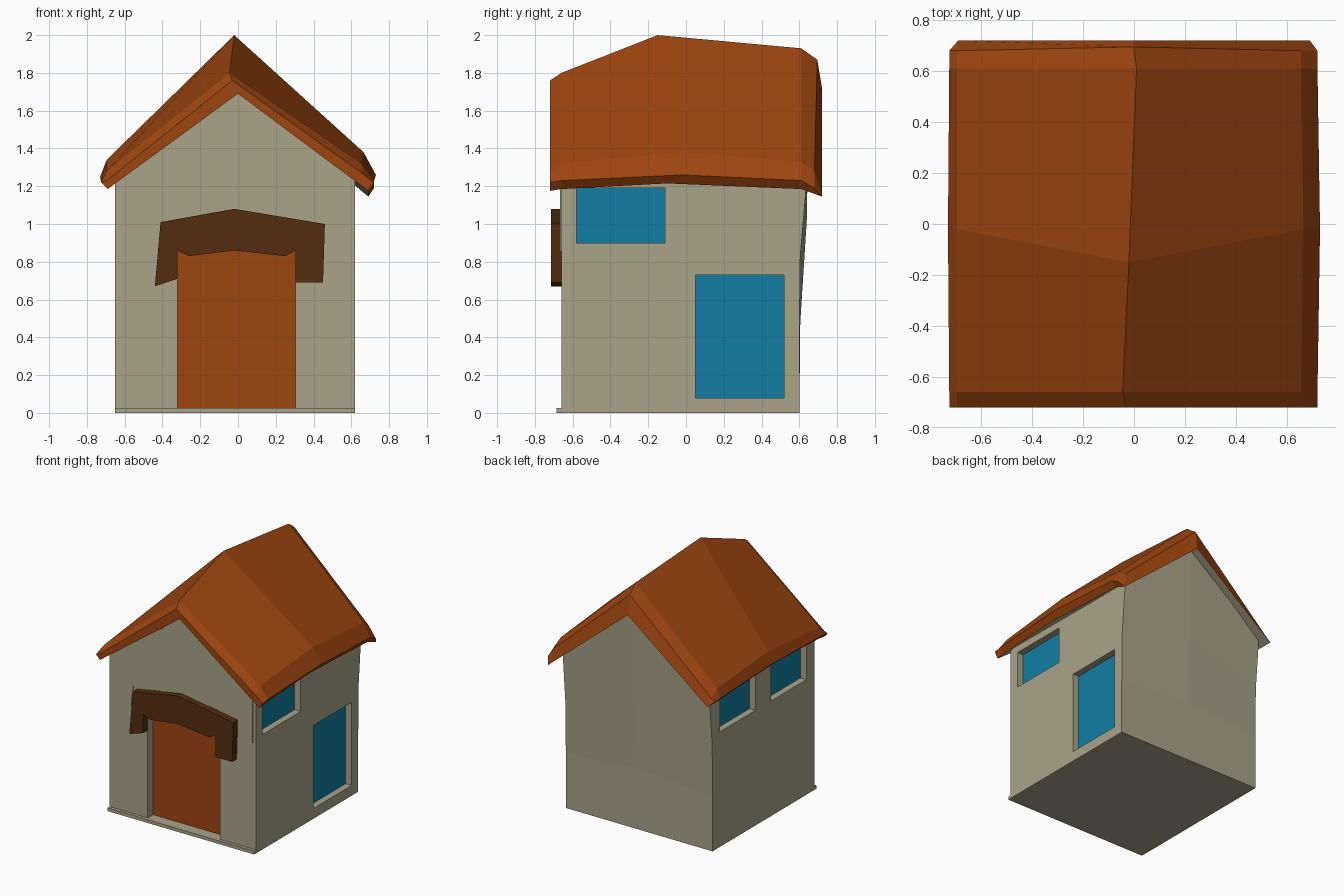
import bpy
import bmesh

if "Cube" in bpy.data.objects:
    bpy.data.objects.remove(bpy.data.objects["Cube"])


def material(name, rgb):
    m = bpy.data.materials.new(name)
    m.diffuse_color = (*rgb, 1)
    m.use_nodes = True
    m.node_tree.nodes["Principled BSDF"].inputs["Base Color"].default_value = m.diffuse_color
    return m


STONE = material("stone", (0.40, 0.37, 0.25))
ORANGE = material("orange", (0.34, 0.06, 0.005))
BROWN = material("brown", (0.09, 0.025, 0.005))
BLUE = material("blue", (0.006, 0.21, 0.37))


def build(name, verts, faces, *mats):
    me = bpy.data.meshes.new(name)
    me.from_pydata(verts, [], faces)
    for m in mats:
        me.materials.append(m)
    bm = bmesh.new()
    bm.from_mesh(me)
    bmesh.ops.recalc_face_normals(bm, faces=bm.faces)
    bm.to_mesh(me)
    bm.free()
    ob = bpy.data.objects.new(name, me)
    bpy.context.collection.objects.link(ob)
    return ob


def prism(name, profile, y0, y1, mat):
    """Extrude an x-z outline from y0 to y1."""
    n = len(profile)
    verts = [(x, y, z) for y in (y0, y1) for x, z in profile]
    faces = [list(range(n)), list(range(n, 2 * n))]
    faces += [(i, (i + 1) % n, n + (i + 1) % n, n + i) for i in range(n)]
    return build(name, verts, faces, mat)


def box(name, x0, x1, y0, y1, z0, z1, mat):
    return prism(name, [(x0, z0), (x1, z0), (x1, z1), (x0, z1)], y0, y1, mat)


# Walls: flat front gable, back wall that leans outwards near the top
L, R, F, B = -0.65, 0.62, -0.66, 0.60
front = [(L, F, 0), (R, F, 0), (R, F, 1.25), (0, F, 1.70), (L, F, 1.25)]
rows = [[(L, B, 0), (0, B, 0), (R, B, 0)],
        [(L, B, 0.43), (0, 0.605, 0.48), (R, B, 0.43)],
        [(L, 0.605, 0.83), (0, 0.64, 1.03), (R, 0.605, 0.83)],
        [(L, 0.64, 1.24), (0, 0.65, 1.73), (R, 0.64, 1.24)]]
verts = front + [p for row in rows for p in row]
faces = [(0, 1, 2, 3, 4), (1, 0, 5, 6, 7),
         (0, 4, 14, 11, 8, 5), (1, 2, 16, 13, 10, 7),
         (4, 3, 15, 14), (3, 2, 16, 15)]
for r in range(3):
    for c in range(2):
        a = 5 + 3 * r + c
        faces.append((a, a + 1, a + 4, a + 3))
walls = build("walls", verts, faces, STONE)


def recess(x0, x1, y0, y1, z0, z1):
    cut = box("cutter", x0, x1, y0, y1, z0, z1, STONE)
    cut.hide_render = True
    mod = walls.modifiers.new("recess", "BOOLEAN")
    mod.operation, mod.solver, mod.object = "DIFFERENCE", "EXACT", cut
    bpy.context.view_layer.objects.active = walls
    bpy.ops.object.modifier_apply(modifier=mod.name)
    bpy.data.objects.remove(cut)


# Windows: recessed panes (side, y range, z range)
D = 0.055
for i, (side, y0, y1, z0, z1) in enumerate([
        (1, -0.58, -0.11, 0.90, 1.19), (1, 0.05, 0.52, 0.08, 0.73),
        (-1, -0.56, -0.12, 0.90, 1.19), (-1, 0.07, 0.51, 0.90, 1.19)]):
    x = R if side > 0 else L
    inner = x - side * D
    recess(*sorted((inner, x + side * 0.1)), y0, y1, z0, z1)
    box(f"window_pane_{i + 1}", *sorted((inner - side * 0.01, inner + side * 0.003)),
        y0, y1, z0, z1, BLUE)

# Door, set back in its opening
recess(-0.32, 0.305, -0.8, -0.59, 0.025, 0.87)
box("door", -0.32, 0.305, -0.593, -0.58, 0.025, 0.87, ORANGE)

# Front sill and slightly raised gable panel
box("front_sill", L, R, -0.685, F, 0, 0.025, STONE)
prism("gable_panel", [(-0.62, 0.855), (-0.46, 0.87), (-0.44, 1.03), (-0.33, 1.05),
                      (0.40, 1.04), (0.49, 1.03), (0.49, 0.87), (0.59, 0.855),
                      (0.59, 1.25), (0, 1.68), (-0.62, 1.24)], F - 0.006, F + 0.01, STONE)

# Bent beam over the door
prism("door_lintel", [(-0.44, 0.67), (-0.32, 0.71), (-0.32, 0.86), (-0.26, 0.83),
                      (-0.02, 0.86), (0.25, 0.83), (0.305, 0.86), (0.305, 0.69),
                      (0.45, 0.69), (0.46, 1.00), (-0.02, 1.08), (-0.41, 1.01)],
      -0.715, F + 0.005, BROWN)

# Roof: lofted sagging shell
# ridge y, eave y, ridge x, ridge z, crease z, left eave z, right eave z, under y, under z
stations = [(-0.72, -0.72, -0.03, 1.76, 1.25, 1.20, 1.19, -0.72, 1.69),
            (-0.66, -0.66, -0.045, 1.80, 1.30, 1.21, 1.20, -0.66, 1.70),
            (-0.15, -0.02, -0.02, 2.00, 1.36, 1.23, 1.23, -0.10, 1.88),
            (0.61, 0.61, 0.01, 1.93, 1.31, 1.20, 1.20, 0.61, 1.76),
            (0.695, 0.68, 0.0, 1.87, 1.26, 1.20, 1.16, 0.72, 1.72)]
verts, faces = [], []
for ry, ey, rx, rz, cz, lz, ez, uy, uz in stations:
    wide = 0.01 if ey == -0.02 else 0
    verts += [(-0.69, uy, lz - 0.015), (-0.725 - wide / 2, ey, lz + 0.02),
              (-0.695, ey, cz - 0.02), (rx, ry, rz), (0.655 + wide, ey, cz + 0.02),
              (0.72 + wide, ey, ez + 0.03), (0.69, uy, ez - 0.015), (0, uy, uz)]
for s in range(4):
    for k in range(8):
        a, b = 8 * s + k, 8 * s + (k + 1) % 8
        faces.append((a, b, b + 8, a + 8))
for e in (0, 32):
    faces += [(e, e + 1, e + 2), (e, e + 2, e + 3, e + 7),
              (e + 7, e + 3, e + 4, e + 6), (e + 4, e + 5, e + 6)]
roof = build("roof", verts, faces, ORANGE, STONE)
for p in roof.data.polygons:  # plain underside
    if p.index < 32 and p.index % 8 >= 6:
        p.material_index = 1
